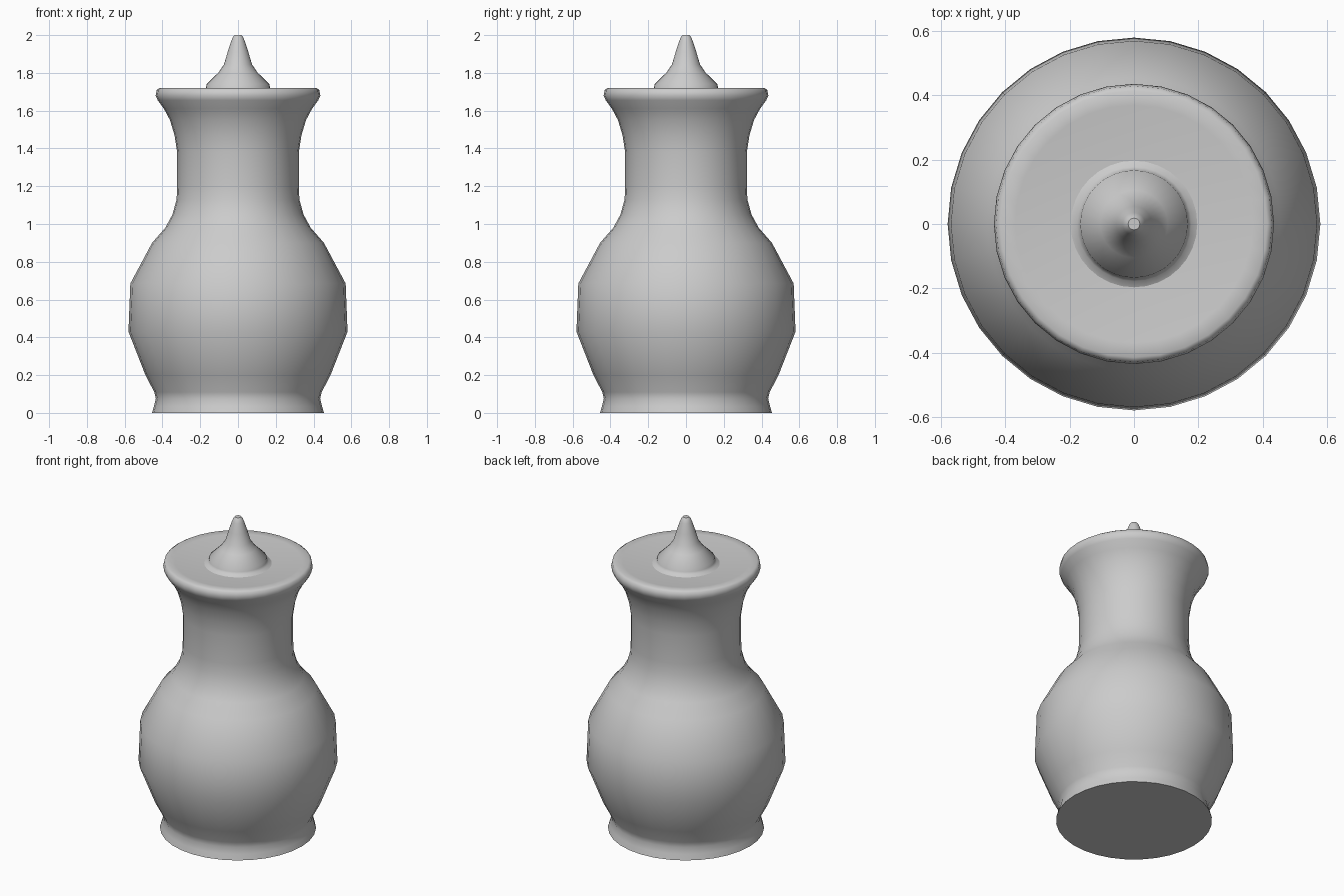
import bpy, math

if "Cube" in bpy.data.objects:
    bpy.data.objects.remove(bpy.data.objects["Cube"])

SEGMENTS = 32


def lathe(name, profile, sharp_angle=40):
    """Revolve (radius, height) points round z; zero radius makes a pole."""
    verts, faces, rings = [], [], []
    for r, z in profile:
        start = len(verts)
        if r == 0:
            verts.append((0, 0, z))
            rings.append([start] * SEGMENTS)
        else:
            for i in range(SEGMENTS):
                a = 2 * math.pi * i / SEGMENTS
                verts.append((r * math.cos(a), r * math.sin(a), z))
            rings.append(list(range(start, start + SEGMENTS)))
    for low, high in zip(rings, rings[1:]):
        for i in range(SEGMENTS):
            j = (i + 1) % SEGMENTS
            quad = [low[i], low[j], high[j], high[i]]
            faces.append(list(dict.fromkeys(quad)))
    mesh = bpy.data.meshes.new(name)
    mesh.from_pydata(verts, [], faces)
    obj = bpy.data.objects.new(name, mesh)
    bpy.context.collection.objects.link(obj)
    bpy.ops.object.select_all(action='DESELECT')
    obj.select_set(True)
    bpy.context.view_layer.objects.active = obj
    bpy.ops.object.shade_smooth_by_angle(angle=math.radians(sharp_angle))
    return obj


# Jar: flat foot, round belly, straight neck, flared rim and shallow dished top
lathe("jar_body", [
    (0, 0), (0.455, 0), (0.445, 0.035), (0.435, 0.075), (0.443, 0.11),
    (0.49, 0.20), (0.58, 0.43), (0.57, 0.685), (0.455, 0.90),
    (0.385, 0.98), (0.347, 1.05), (0.325, 1.13), (0.322, 1.20),
    (0.322, 1.38), (0.336, 1.47), (0.36, 1.55), (0.392, 1.61),
    (0.425, 1.655), (0.436, 1.68), (0.43, 1.71), (0.415, 1.72),
    (0.37, 1.716), (0.197, 1.70), (0, 1.70),
], 50)

# Pointed knob standing in the middle of the top
lathe("lid_knob", [
    (0.197, 1.70), (0.178, 1.71), (0.169, 1.722), (0.167, 1.74),
    (0.105, 1.80), (0.074, 1.845), (0.055, 1.91), (0.035, 1.97),
    (0.027, 1.99), (0.018, 2.0), (0, 2.0),
], 40)
